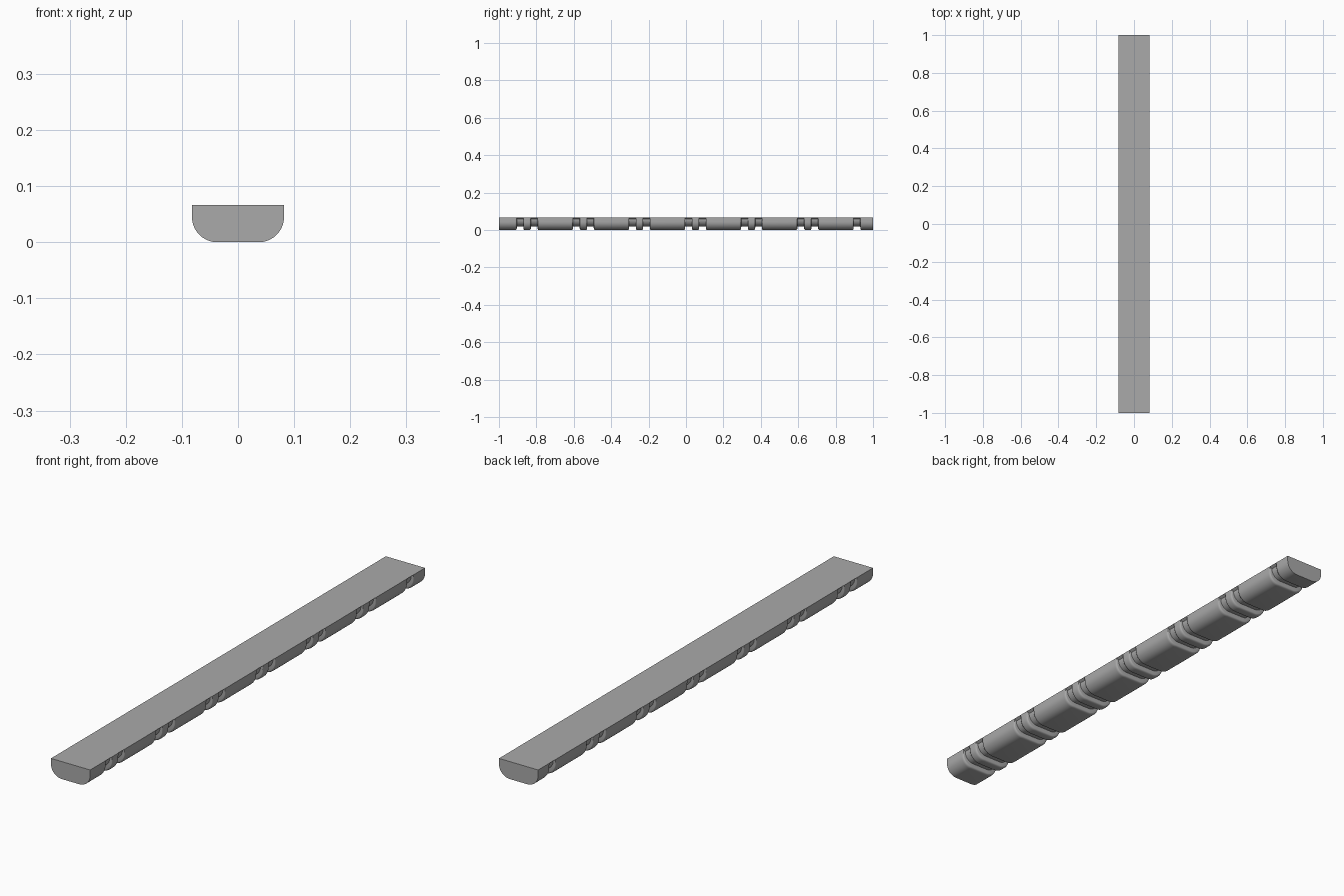
import bpy, bmesh, math

cube = bpy.data.objects.get("Cube")
if cube:
    bpy.data.objects.remove(cube, do_unlink=True)

grey = bpy.data.materials.new("plain grey")
grey.use_nodes = True
colour = (0.4, 0.4, 0.4, 1)
grey.diffuse_color = colour
grey.node_tree.nodes["Principled BSDF"].inputs["Base Color"].default_value = colour

W, H, R = 0.082, 0.066, 0.045


def section(inset):
    """Half-round section: flat top, rounded lower corners; inset shrinks it towards the top."""
    w, low = W - inset * 0.5, inset
    r = R - inset * 0.3
    pts = [(W, H)]
    for i in range(11):
        a = math.pi / 2 * i / 10
        pts.append((w - r + r * math.cos(a), low + r - r * math.sin(a)))
    return pts + [(-x, z) for x, z in reversed(pts)]


def loft(name, rings):
    """Skin a run of (y, inset) sections and cap both ends."""
    bm = bmesh.new()
    loops = [[bm.verts.new((x, y, z)) for x, z in section(d)] for y, d in rings]
    n = len(loops[0])
    for a, b in zip(loops, loops[1:]):
        for i in range(n):
            j = (i + 1) % n
            bm.faces.new((a[i], a[j], b[j], b[i]))
    bm.faces.new(loops[0])
    bm.faces.new(loops[-1])
    bmesh.ops.recalc_face_normals(bm, faces=bm.faces)
    mesh = bpy.data.meshes.new(name)
    bm.to_mesh(mesh)
    bm.free()
    mesh.materials.append(grey)
    ob = bpy.data.objects.new(name, mesh)
    bpy.context.collection.objects.link(ob)
    bpy.ops.object.select_all(action="DESELECT")
    ob.select_set(True)
    bpy.context.view_layer.objects.active = ob
    bpy.ops.object.shade_smooth_by_angle(angle=math.radians(35))


# Grooves come in pairs along the bar, with a lone one at the far end
starts = [-0.905 + 0.3 * k for k in range(7)]
starts += [s + 0.075 for s in starts[:-1]]
G, D, B = 0.037, 0.02, 0.01
rings = [(-1, 0)]
for s in sorted(starts):
    ease = [(B * math.sin(a), B * 0.6 * (1 - math.cos(a)))
            for a in (math.pi / 8 * k for k in range(5))]
    rings += [(s - B + y, d) for y, d in ease]
    rings += [(s + 0.0005, D), (s + G - 0.0005, D)]
    rings += [(s + G + B - y, d) for y, d in reversed(ease)]
rings.append((1, 0))
loft("grooved_bar", rings)
